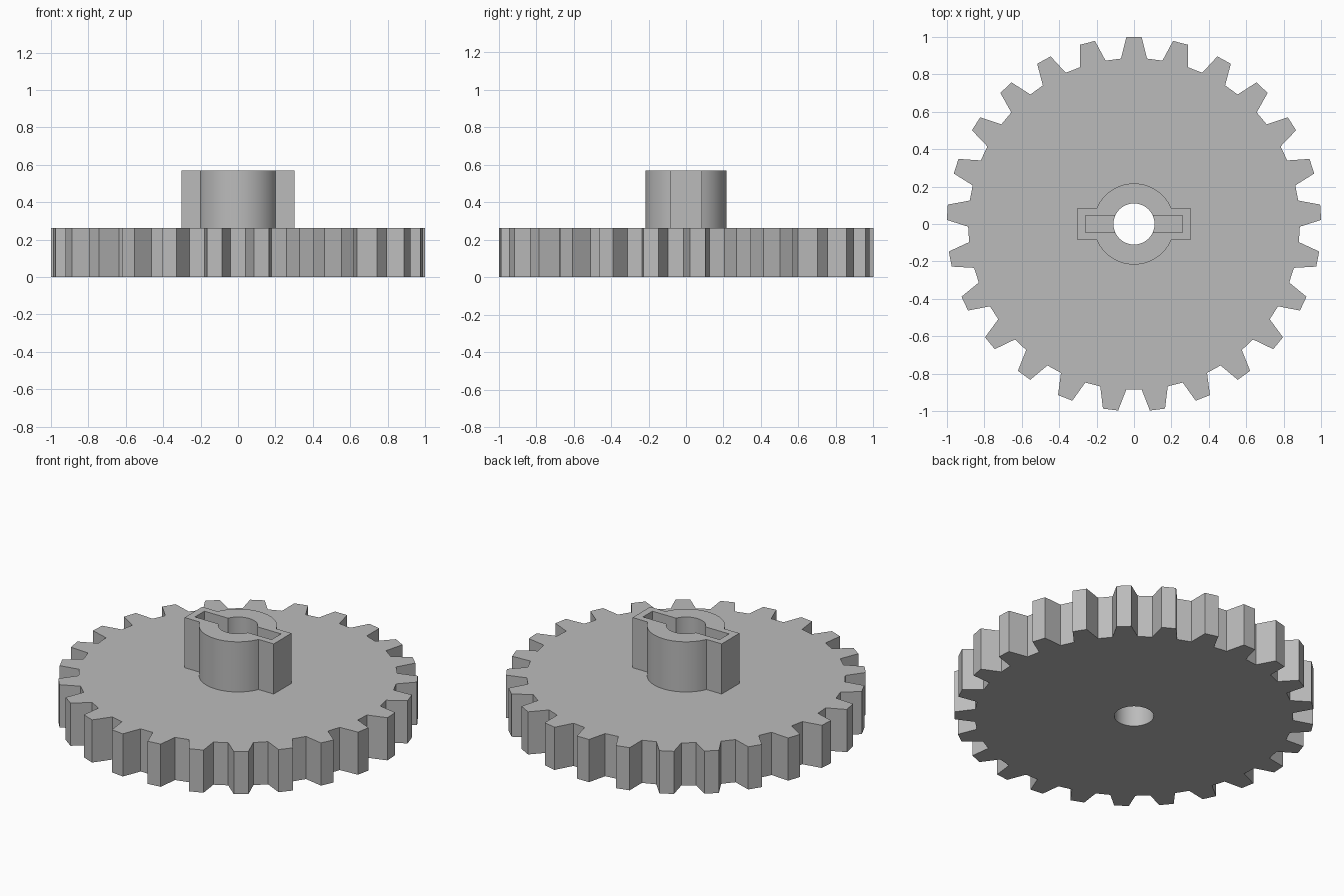
import bpy, bmesh
from math import sin, cos, asin, pi, tau

cube = bpy.data.objects.get("Cube")
if cube:
    bpy.data.objects.remove(cube, do_unlink=True)

GEAR_TOP, HUB_TOP = 0.262, 0.57
TEETH, ROOT, TIP = 25, 0.884, 1.0
HUB_R, BORE_R = 0.217, 0.11

grey = bpy.data.materials.new("plain grey")
grey.use_nodes = True
colour = (0.5, 0.5, 0.5, 1)
grey.diffuse_color = colour
grey.node_tree.nodes["Principled BSDF"].inputs["Base Color"].default_value = colour


def prism(name, outline, z0, z1):
    """Extrude a counter-clockwise outline from z0 up to z1."""
    bm = bmesh.new()
    face = bm.faces.new([bm.verts.new((x, y, z0)) for x, y in outline])
    top = bmesh.ops.extrude_face_region(bm, geom=[face], use_keep_orig=True)["geom"]
    verts = [v for v in top if isinstance(v, bmesh.types.BMVert)]
    bmesh.ops.translate(bm, verts=verts, vec=(0, 0, z1 - z0))
    bmesh.ops.recalc_face_normals(bm, faces=bm.faces)
    mesh = bpy.data.meshes.new(name)
    bm.to_mesh(mesh)
    bm.free()
    mesh.materials.append(grey)
    obj = bpy.data.objects.new(name, mesh)
    bpy.context.collection.objects.link(obj)
    return obj


def arc(radius, start, end, steps):
    angles = [start + (end - start) * i / steps for i in range(steps + 1)]
    return [(radius * cos(a), radius * sin(a)) for a in angles]


def circle(radius, steps=64):
    return arc(radius, 0, tau, steps)[:-1]


def box(hx, hy):
    return [(-hx, -hy), (hx, -hy), (hx, hy), (-hx, hy)]


def cut(obj, cutter):
    cutter.hide_render = True
    mod = obj.modifiers.new("cut", "BOOLEAN")
    mod.operation, mod.solver, mod.object = "DIFFERENCE", "EXACT", cutter
    bpy.context.view_layer.objects.active = obj
    bpy.ops.object.modifier_apply(modifier=mod.name)


# Toothed wheel outline: four corners per tapered tooth
outline = []
for i in range(TEETH):
    a = pi / 2 + tau * i / TEETH
    for r, side in ((ROOT, -0.07), (TIP, -0.041), (TIP, 0.041), (ROOT, 0.07)):
        outline.append((r * cos(a) - side * sin(a), r * sin(a) + side * cos(a)))
gear_wheel = prism("gear_wheel", outline, 0, GEAR_TOP)

# Round hub with a square wing on each side
wing_x, wing_y = 0.303, 0.086
a = asin(wing_y / HUB_R)
hub_outline = ([(wing_x, -wing_y), (wing_x, wing_y)] + arc(HUB_R, a, pi - a, 28)
               + [(-wing_x, wing_y), (-wing_x, -wing_y)] + arc(HUB_R, pi + a, tau - a, 28))
hub = prism("hub", hub_outline, GEAR_TOP, HUB_TOP)

# Shaft bore through both parts, key slot through the hub
bore = prism("bore_cutter", circle(BORE_R), -0.1, HUB_TOP + 0.1)
slot = prism("slot_cutter", box(0.26, 0.046), GEAR_TOP - 0.05, HUB_TOP + 0.1)
cut(gear_wheel, bore)
cut(hub, bore)
cut(hub, slot)
for helper in (bore, slot):
    bpy.data.objects.remove(helper, do_unlink=True)

# Smooth round walls, crisp edges elsewhere
bpy.ops.object.select_all(action="DESELECT")
for obj in (gear_wheel, hub):
    obj.select_set(True)
bpy.context.view_layer.objects.active = hub
bpy.ops.object.shade_smooth_by_angle()
